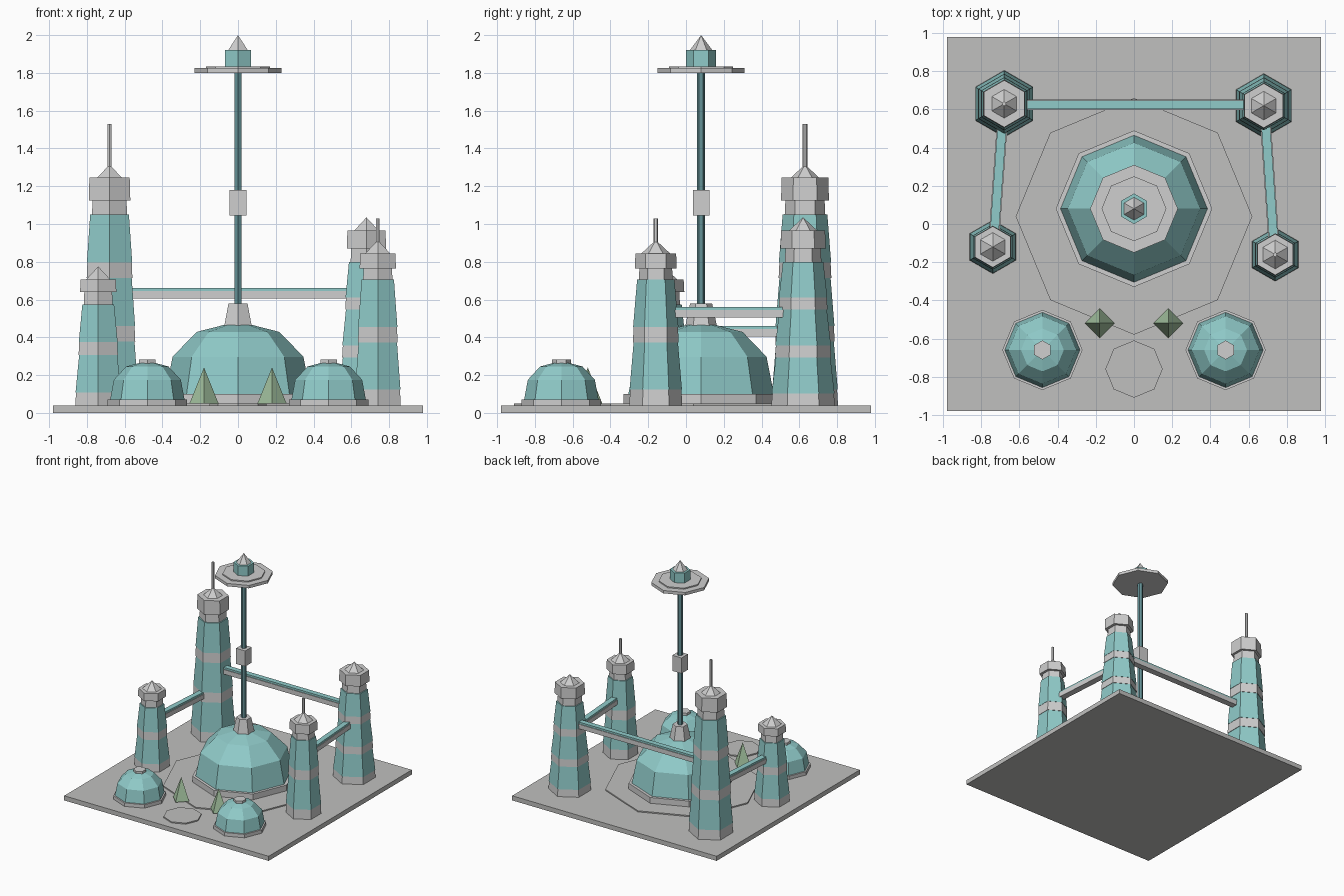
import bpy, bmesh, math
from mathutils import Vector

if "Cube" in bpy.data.objects:
    bpy.data.objects.remove(bpy.data.objects["Cube"], do_unlink=True)


def material(name, rgb):
    m = bpy.data.materials.new(name)
    m.use_nodes = True
    m.diffuse_color = (*rgb, 1)
    m.node_tree.nodes["Principled BSDF"].inputs["Base Color"].default_value = (*rgb, 1)
    return m


PAVING = material("paving grey", (0.53, 0.53, 0.52))
TRIM = material("trim grey", (0.62, 0.62, 0.62))
TEAL = material("teal", (0.28, 0.60, 0.59))
DARK = material("dark teal", (0.13, 0.29, 0.31))
GREEN = material("leaf green", (0.36, 0.53, 0.34))


def finish(name, bm, mat):
    bmesh.ops.recalc_face_normals(bm, faces=bm.faces)
    mesh = bpy.data.meshes.new(name)
    bm.to_mesh(mesh)
    bm.free()
    mesh.materials.append(mat)
    obj = bpy.data.objects.new(name, mesh)
    bpy.context.collection.objects.link(obj)
    return obj


def lathe(name, x, y, profile, sides, mat):
    """Faceted solid from (radius, height) pairs, one corner pointing along y."""
    bm = bmesh.new()
    rings = []
    for r, z in profile:
        if r == 0:
            rings.append([bm.verts.new((x, y, z))])
            continue
        angles = [math.pi / 2 + math.tau * i / sides for i in range(sides)]
        rings.append([bm.verts.new((x + r * math.cos(a), y + r * math.sin(a), z))
                      for a in angles])
    for low, high in zip(rings, rings[1:]):
        for i in range(sides):
            j = (i + 1) % sides
            if len(high) == 1:
                bm.faces.new((low[i], low[j], high[0]))
            else:
                bm.faces.new((low[i], low[j], high[j], high[i]))
    for ring in (rings[0], rings[-1]):
        if len(ring) > 1:
            bm.faces.new(ring)
    return finish(name, bm, mat)


def box(name, centre, size, mat, turn=0):
    bm = bmesh.new()
    bmesh.ops.create_cube(bm, size=1)
    bmesh.ops.scale(bm, vec=size, verts=bm.verts)
    obj = finish(name, bm, mat)
    obj.location = centre
    obj.rotation_euler.z = turn
    return obj


def dome(name, x, y, r, z0, z1, ring_r):
    lathe(name + "_base_ring", x, y, [(ring_r, 0.04), (ring_r, z0)], 8, TRIM)
    h = z1 - z0
    lathe(name, x, y, [(r, z0), (r * 0.9, z0 + h * 0.54), (r * 0.57, z0 + h * 0.9),
                       (r * 0.2, z1)], 8, TEAL)


def tower(name, x, y, r_base, r_top, levels, body, cap_r, cap_z, spire):
    # Stacked storeys, each a grey band under a tapering teal wall
    step = (body - 0.04) / levels
    for i in range(levels):
        r0 = r_base + (r_top - r_base) * i / levels
        r1 = r_base + (r_top - r_base) * (i + 1) / levels
        z = 0.04 + i * step
        lathe(f"{name}_band_{i + 1}", x, y, [(r0, z), (r0 * 0.97, z + step * 0.25)], 6, TRIM)
        lathe(f"{name}_wall_{i + 1}", x, y,
              [(r0 * 0.99, z + step * 0.25), (r1 * 0.97, z + step)], 6, TEAL)
    # Neck, overhanging cap, pointed roof
    low, high = cap_z
    lathe(name + "_neck", x, y, [(r_top * 0.88, body), (r_top * 0.85, low)], 6, TRIM)
    lathe(name + "_cap", x, y, [(cap_r, low), (cap_r * 0.97, high)], 6, TRIM)
    lathe(name + "_roof", x, y, [(0.075, high), (0, high + 0.07)], 6, TRIM)
    if spire:
        lathe(name + "_spire", x, y, [(0.012, high + 0.04), (0.012, spire)], 6, TRIM)


def bridge(name, a, b, z):
    a, b = Vector(a), Vector(b)
    d = b - a
    mid = (a + b) / 2
    turn = math.atan2(d.y, d.x)
    box(name + "_beam", (mid.x, mid.y, z + 0.02), (d.length, 0.056, 0.04), TRIM, turn)
    box(name + "_walkway", (mid.x, mid.y, z + 0.048), (d.length, 0.046, 0.016), TEAL, turn)


# Ground and paving
box("ground_slab", (0, 0, 0.02), (1.96, 1.96, 0.04), PAVING)
lathe("plaza", 0, 0.04, [(0.62, 0.04), (0.62, 0.05)], 8, PAVING)
lathe("landing_disc", 0, -0.76, [(0.15, 0.04), (0.15, 0.05)], 8, PAVING)

# Central dome with mast and lookout
CY = 0.08
dome("main_dome", 0, CY, 0.385, 0.10, 0.465, 0.41)
lathe("mast_socket", 0, CY, [(0.086, 0.45), (0.058, 0.58)], 6, TRIM)
lathe("mast", 0, CY, [(0.021, 0.58), (0.021, 1.81)], 6, DARK)
box("mast_block", (0, CY, 1.113), (0.088, 0.088, 0.135), TRIM)
lathe("lookout_platform", 0, CY, [(0.23, 1.80), (0.23, 1.825)], 8, TRIM)
lathe("lookout_deck", 0, CY, [(0.17, 1.82), (0.17, 1.835)], 8, TRIM)
lathe("lookout_cabin", 0, CY, [(0.08, 1.835), (0.08, 1.92)], 6, TEAL)
lathe("lookout_roof", 0, CY, [(0.06, 1.92), (0, 2.0)], 6, TRIM)

# Small domes and trees, mirrored left and right
for side, s in (("left", 1), ("right", -1)):
    dome(side + "_small_dome", s * 0.48, -0.66, 0.197, 0.07, 0.265, 0.21)
    lathe(side + "_small_dome_cap", s * 0.48, -0.66, [(0.05, 0.255), (0.05, 0.283)], 6, TRIM)
    lathe(side + "_tree", s * 0.18, -0.52, [(0.077, 0.05), (0, 0.24)], 4, GREEN)

# Corner towers
tower("back_right_tower", -0.68, 0.63, 0.175, 0.122, 3, 1.05, 0.127, (1.125, 1.245), 1.53)
tower("back_left_tower", 0.68, 0.62, 0.168, 0.11, 3, 0.80, 0.12, (0.87, 0.965), None)
tower("front_left_tower", 0.74, -0.16, 0.14, 0.102, 2, 0.705, 0.111, (0.765, 0.845), 1.03)
tower("front_right_tower", -0.74, -0.12, 0.14, 0.1, 2, 0.575, 0.111, (0.64, 0.705), None)

# Bridges between towers
bridge("back_bridge", (-0.66, 0.625), (0.66, 0.625), 0.605)
bridge("left_bridge", (0.735, -0.13), (0.685, 0.59), 0.505)
bridge("right_bridge", (-0.735, -0.09), (-0.685, 0.60), 0.405)
